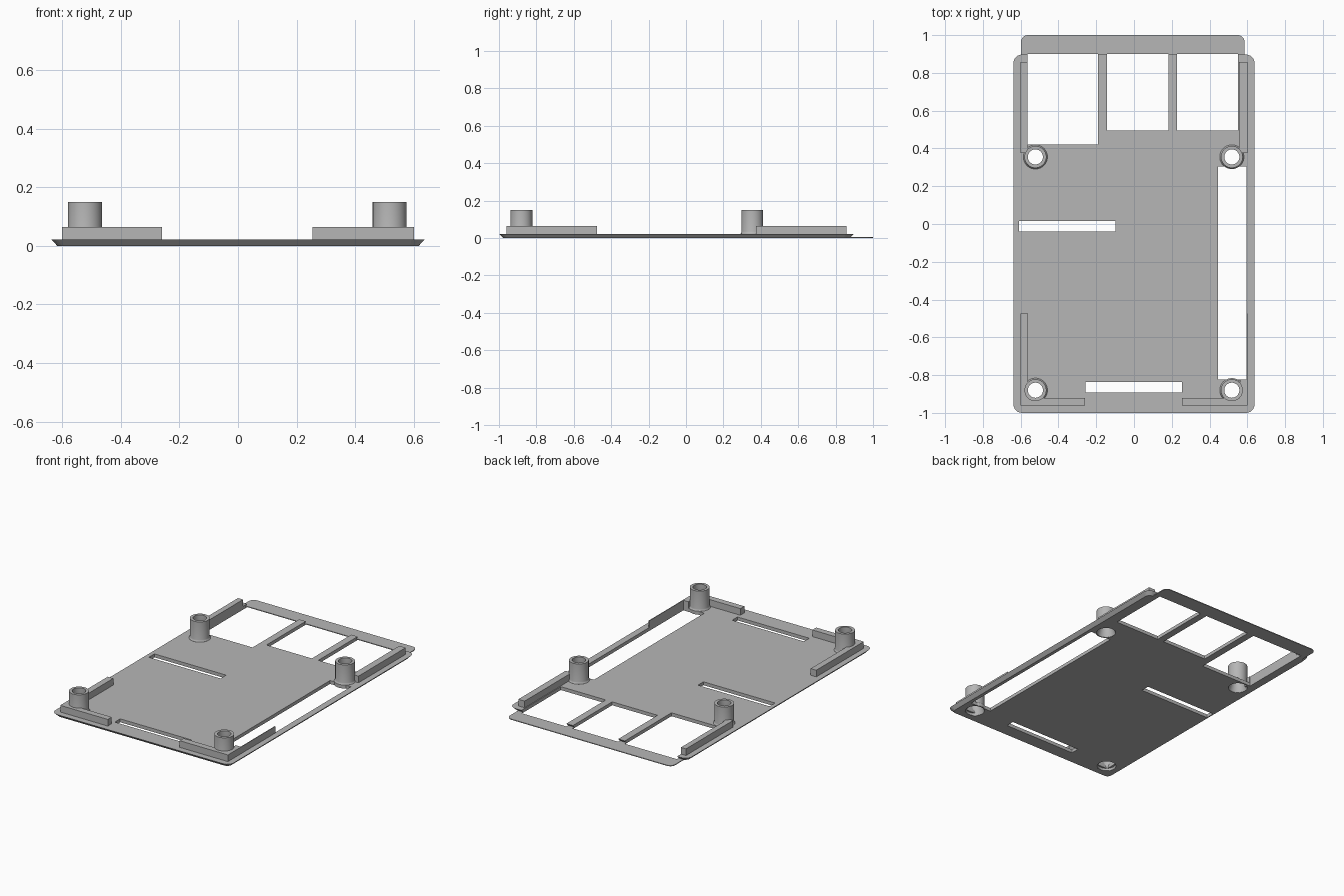
import bpy
import bmesh
import math

if "Cube" in bpy.data.objects:
    bpy.data.objects.remove(bpy.data.objects["Cube"], do_unlink=True)

# Single plain grey plastic
GREY = (0.47, 0.47, 0.47, 1.0)
mat = bpy.data.materials.new("grey_plastic")
mat.use_nodes = True
mat.diffuse_color = GREY
mat.node_tree.nodes["Principled BSDF"].inputs["Base Color"].default_value = GREY

PLATE_TOP = 0.022
WALL_TOP = 0.065


def finish(name, bm):
    bmesh.ops.recalc_face_normals(bm, faces=bm.faces)
    mesh = bpy.data.meshes.new(name)
    bm.to_mesh(mesh)
    bm.free()
    mesh.materials.append(mat)
    obj = bpy.data.objects.new(name, mesh)
    bpy.context.collection.objects.link(obj)
    return obj


def select(obj):
    bpy.ops.object.select_all(action='DESELECT')
    obj.select_set(True)
    bpy.context.view_layer.objects.active = obj


def rounded(x0, x1, y0, y1, r, steps=6):
    """Outline of a rectangle with rounded corners."""
    corners = [(x1 - r, y1 - r), (x0 + r, y1 - r), (x0 + r, y0 + r), (x1 - r, y0 + r)]
    pts = []
    for q, (cx, cy) in enumerate(corners):
        for i in range(steps + 1):
            a = math.pi / 2 * (q + i / steps)
            pts.append((cx + r * math.cos(a), cy + r * math.sin(a)))
    return pts


def loft(name, lower, upper, z0, z1):
    """Solid between two outlines with matching points."""
    bm = bmesh.new()
    a = [bm.verts.new((x, y, z0)) for x, y in lower]
    b = [bm.verts.new((x, y, z1)) for x, y in upper]
    bm.faces.new(a)
    bm.faces.new(b)
    n = len(a)
    for i in range(n):
        j = (i + 1) % n
        bm.faces.new((a[i], a[j], b[j], b[i]))
    return finish(name, bm)


def box(name, x0, x1, y0, y1, z0, z1):
    pts = [(x0, y0), (x1, y0), (x1, y1), (x0, y1)]
    return loft(name, pts, pts, z0, z1)


def tube(name, cx, cy, profile, sides=40):
    """Lathe a closed radius/height profile around a vertical axis."""
    bm = bmesh.new()
    rings = []
    for i in range(sides):
        a = 2 * math.pi * i / sides
        rings.append([bm.verts.new((cx + r * math.cos(a), cy + r * math.sin(a), z))
                      for r, z in profile])
    n = len(profile)
    for i in range(sides):
        p, q = rings[i], rings[(i + 1) % sides]
        for k in range(n):
            m = (k + 1) % n
            bm.faces.new((p[k], q[k], q[m], p[m]))
    return finish(name, bm)


def cut(obj, cutters):
    select(obj)
    for c in cutters:
        mod = obj.modifiers.new("cut", 'BOOLEAN')
        mod.operation = 'DIFFERENCE'
        mod.solver = 'EXACT'
        mod.object = c
        bpy.ops.object.modifier_apply(modifier=mod.name)


# Base plate with chamfered underside, and the thin rear lip
plate = loft("base_plate",
             rounded(-0.617, 0.617, -0.978, 0.875, 0.03),
             rounded(-0.638, 0.638, -1.0, 0.897, 0.045), 0, PLATE_TOP)
lip = loft("rear_lip",
           rounded(-0.598, 0.585, 0.82, 1.0, 0.035),
           rounded(-0.598, 0.585, 0.82, 1.0, 0.035), 0, 0.005)

# Low retaining walls
base = PLATE_TOP - 0.008
walls = [
    box("front_wall_right", -0.6, -0.26, -0.96, -0.92, base, WALL_TOP),
    box("front_wall_left", 0.255, 0.6, -0.96, -0.92, base, WALL_TOP),
    box("front_side_wall_right", -0.6, -0.56, -0.96, -0.475, base, WALL_TOP),
    box("front_side_wall_left", 0.56, 0.6, -0.96, -0.475, base, WALL_TOP),
    box("rear_side_wall_right", -0.6, -0.56, 0.375, 0.857, base, WALL_TOP),
    box("rear_side_wall_left", 0.555, 0.6, 0.375, 0.857, base, WALL_TOP),
]

# Openings: rear ports, side window and two slots
openings = [box("opening_cutter", *o, -0.1, 0.2) for o in (
    (-0.564, -0.19, 0.42, 0.899),
    (-0.143, 0.182, 0.495, 0.899),
    (0.228, 0.55, 0.495, 0.899),
    (0.445, 0.595, -0.823, 0.305),
    (-0.61, -0.097, -0.04, 0.017),
    (-0.258, 0.255, -0.891, -0.836),
)]

# Screw posts with countersunk bores
POST = [(0.057, 0.0003), (0.04, 0.05), (0.04, 0.15), (0.058, 0.15),
        (0.058, 0.034), (0.06, 0.027), (0.064, 0.0225), (0.064, 0.0003)]
bores = []
for side, x in (("right", -0.522), ("left", 0.518)):
    for end, y in (("front", -0.88), ("rear", 0.355)):
        post = tube(f"{end}_{side}_post", x, y, POST)
        select(post)
        bpy.ops.object.shade_smooth_by_angle(angle=math.radians(40))
        ring = [(x + 0.06 * math.cos(2 * math.pi * i / 40),
                 y + 0.06 * math.sin(2 * math.pi * i / 40)) for i in range(40)]
        bores.append(loft("bore_cutter", ring, ring, -0.05, 0.05))

cut(plate, openings + bores)
cut(lip, openings[:3])
cut(walls[3], [openings[3]])
cut(walls[4], [openings[0]])

for c in openings + bores:
    bpy.data.objects.remove(c, do_unlink=True)
bpy.ops.object.select_all(action='DESELECT')
